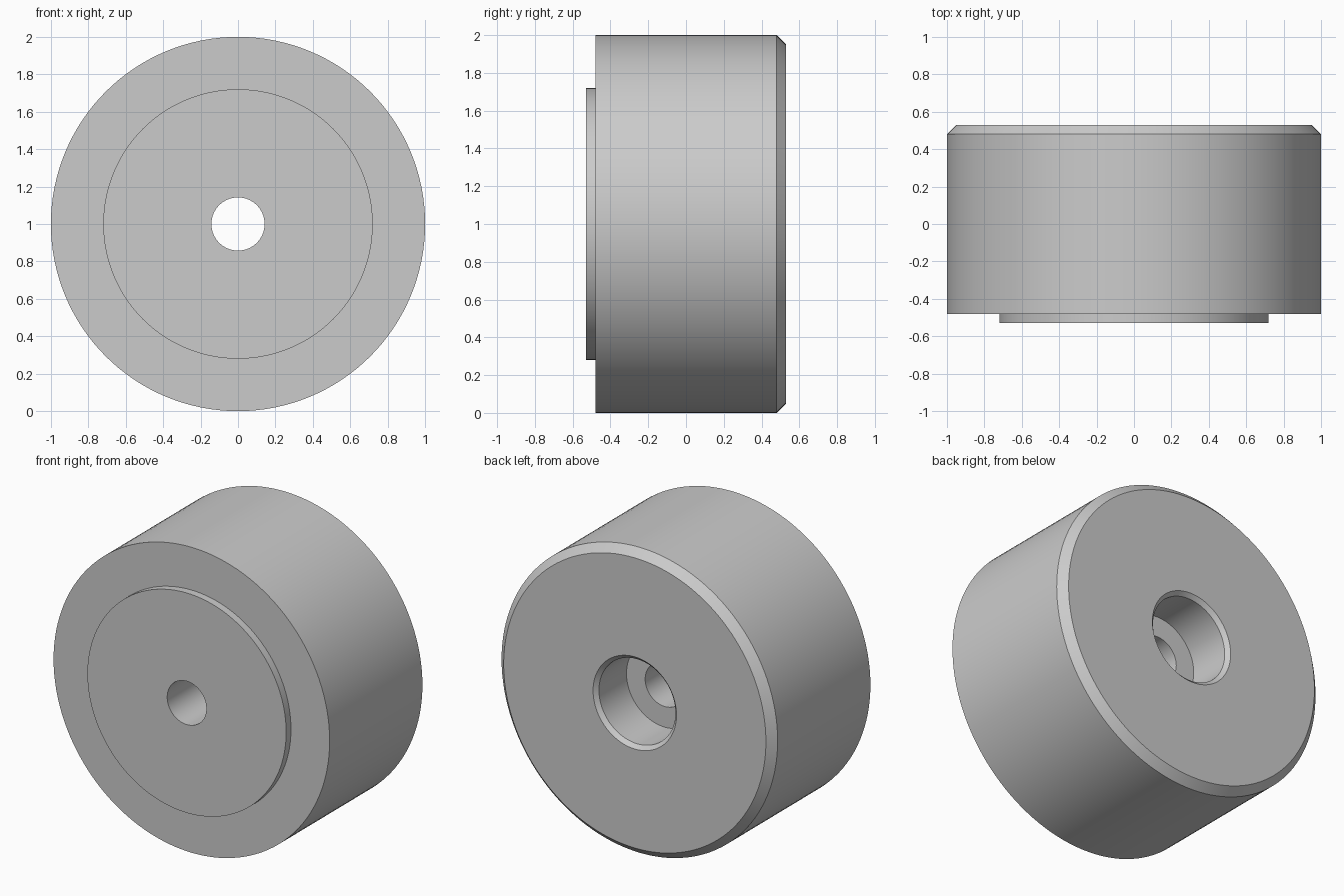
import bpy
import math

cube = bpy.data.objects.get("Cube")
if cube:
    bpy.data.objects.remove(cube, do_unlink=True)

SEGMENTS = 128

grey = bpy.data.materials.new("plain grey")
grey.use_nodes = True
colour = (0.6, 0.6, 0.6, 1)
grey.diffuse_color = colour
grey.node_tree.nodes["Principled BSDF"].inputs["Base Color"].default_value = colour


def lathe_ring(name, profile):
    """Revolve a closed (radius, y) profile around the y axis at z = 1."""
    verts, faces = [], []
    n = len(profile)
    for i in range(SEGMENTS):
        a = 2 * math.pi * i / SEGMENTS
        verts += [(r * math.cos(a), y, 1 + r * math.sin(a)) for r, y in profile]
        j = (i + 1) % SEGMENTS
        for k in range(n):
            m = (k + 1) % n
            faces.append((i * n + k, i * n + m, j * n + m, j * n + k))
    mesh = bpy.data.meshes.new(name)
    mesh.from_pydata(verts, [], faces)
    mesh.materials.append(grey)
    obj = bpy.data.objects.new(name, mesh)
    bpy.context.collection.objects.link(obj)
    bpy.ops.object.select_all(action="DESELECT")
    obj.select_set(True)
    bpy.context.view_layer.objects.active = obj
    # Consistent outward normals, smooth walls with sharp rims
    bpy.ops.object.mode_set(mode="EDIT")
    bpy.ops.mesh.select_all(action="SELECT")
    bpy.ops.mesh.normals_make_consistent(inside=False)
    bpy.ops.object.mode_set(mode="OBJECT")
    bpy.ops.object.shade_smooth_by_angle(angle=math.radians(30))
    return obj


# Round body: raised front boss, chamfered back rim, counterbored through hole
lathe_ring("round_body", [
    (0.142, -0.53), (0.72, -0.53),               # boss face
    (0.72, -0.48), (1.0, -0.48),                 # front shoulder
    (1.0, 0.48), (0.95, 0.53),                   # outer wall and back chamfer
    (0.302, 0.53), (0.277, 0.505),               # back face and bore chamfer
    (0.277, 0.22), (0.142, 0.22),                # counterbore and its floor
])
